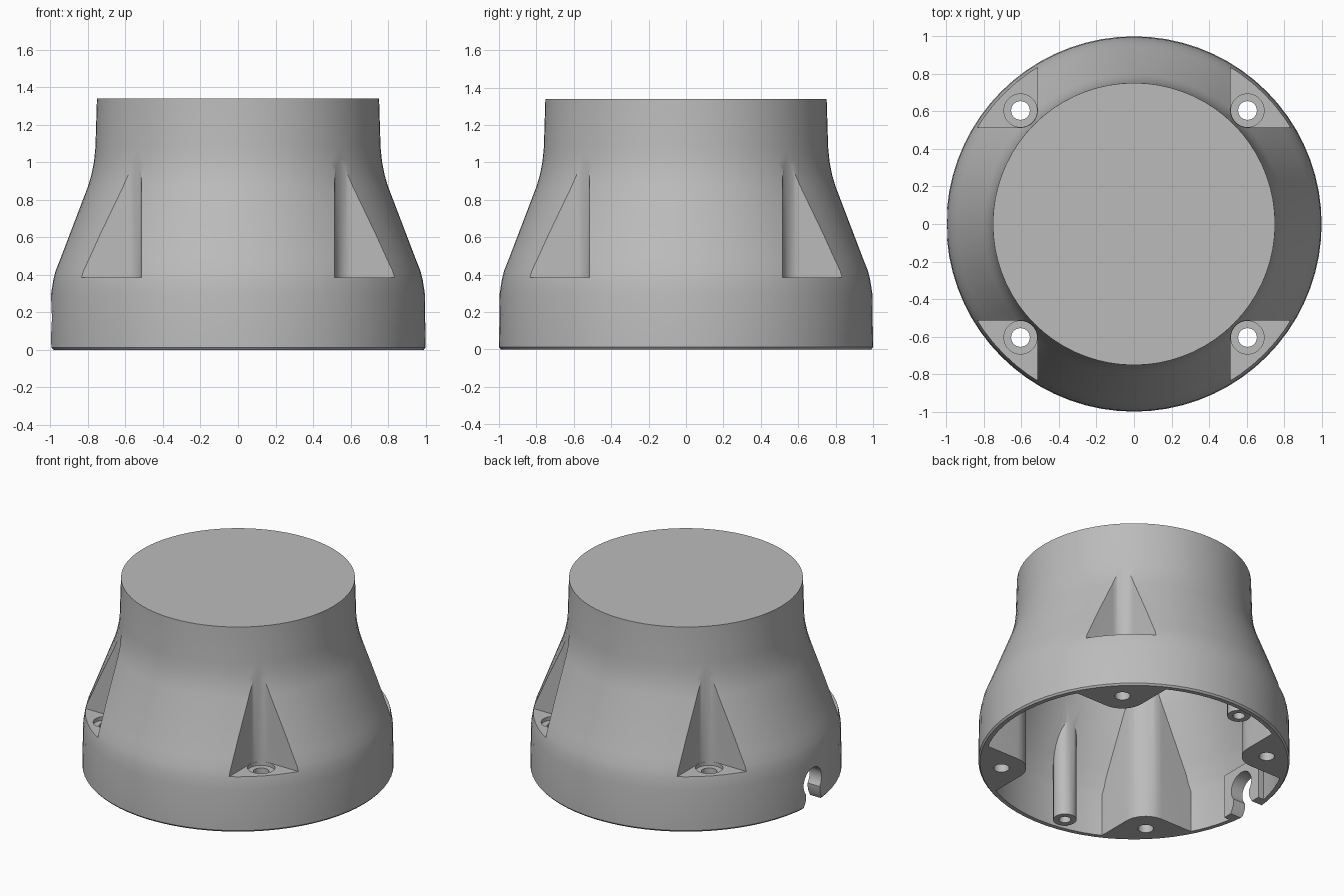
import bpy, bmesh
from math import pi, sin, cos
from mathutils import Matrix

if "Cube" in bpy.data.objects:
    bpy.data.objects.remove(bpy.data.objects["Cube"])

grey = bpy.data.materials.new("matte grey")
grey.use_nodes = True
grey.diffuse_color = (0.5, 0.5, 0.5, 1)
grey.node_tree.nodes["Principled BSDF"].inputs["Base Color"].default_value = (0.5, 0.5, 0.5, 1)


def finish(bm, name):
    bmesh.ops.recalc_face_normals(bm, faces=bm.faces)
    mesh = bpy.data.meshes.new(name)
    bm.to_mesh(mesh)
    bm.free()
    mesh.materials.append(grey)
    obj = bpy.data.objects.new(name, mesh)
    bpy.context.collection.objects.link(obj)
    return obj


def revolve(name, profile, steps=72):
    bm = bmesh.new()
    verts = [bm.verts.new((r, 0, z)) for r, z in profile]
    edges = [bm.edges.new(pair) for pair in zip(verts, verts[1:])]
    bmesh.ops.spin(bm, geom=verts + edges, axis=(0, 0, 1), cent=(0, 0, 0),
                   angle=2 * pi, steps=steps)
    bmesh.ops.remove_doubles(bm, verts=bm.verts, dist=1e-4)
    rims = [e for e in bm.edges if e.is_boundary]
    bmesh.ops.holes_fill(bm, edges=rims, sides=0)
    return finish(bm, name)


def prism(name, outline, low, high, matrix=Matrix()):
    bm = bmesh.new()
    base = bm.faces.new([bm.verts.new((a, b, low)) for a, b in outline])
    top = bmesh.ops.extrude_face_region(bm, geom=[base])["geom"]
    moved = [v for v in top if isinstance(v, bmesh.types.BMVert)]
    bmesh.ops.translate(bm, verts=moved, vec=(0, 0, high - low))
    bmesh.ops.transform(bm, matrix=matrix, verts=bm.verts)
    return finish(bm, name)


def arc(cx, cy, r, start, end, steps=12):
    return [(cx + r * cos(start + (end - start) * i / steps),
             cy + r * sin(start + (end - start) * i / steps)) for i in range(steps + 1)]


def cylinder(name, x, y, r, low, high):
    return prism(name, arc(x, y, r, 0, 2 * pi, 28)[:-1], low, high)


def cut(target, tool):
    mod = target.modifiers.new("cut", "BOOLEAN")
    mod.operation, mod.solver, mod.object = "DIFFERENCE", "EXACT", tool
    bpy.context.view_layer.objects.active = target
    bpy.ops.object.modifier_apply(modifier=mod.name)
    bpy.data.objects.remove(tool)


SCREW = 0.605


def corner(name, r, low, turn):
    # quarter-corner block with a rounded inner edge around the screw axis
    c = SCREW
    outline = arc(c, c, r, pi, 1.5 * pi) + [(1.3, c - r), (1.3, 1.3), (c - r, 1.3)]
    return prism(name, outline, low, 1.6, Matrix.Rotation(turn * pi / 2, 4, "Z"))


# Outer shell: skirt, sloping shoulder and neck
slope = [(0.985, 0.37), (0.973, 0.42), (0.945, 0.49), (0.80, 0.87),
         (0.782, 0.93), (0.768, 1.0), (0.76, 1.08)]
housing = revolve("housing", [(0.99, 0), (1.0, 0.012), (0.996, 0.3)] + slope + [(0.752, 1.34)])

# Hollow inside, kept solid around screw columns, pins and the cable pad
cavity = revolve("cavity", [(0.96, -0.1), (0.96, 0.3)]
                 + [(r - 0.045, z - 0.02) for r, z in slope] + [(0.7, 1.28)])
for k in range(4):
    cut(cavity, corner("column", 0.16, -0.2, k))
for y in (-0.87, 0.87):
    cut(cavity, cylinder("pin", -0.15, y, 0.075, 0.015, 1.5))
cut(cavity, prism("pad", [(-1.1, -0.17), (-0.9, -0.17), (-0.9, 0.17), (-1.1, 0.17)], -0.2, 0.31))
cut(housing, cavity)

# Screw pockets with shallow counterbores and through holes
for k in range(4):
    cut(housing, corner("pocket", 0.09, 0.385, k))
for x in (-SCREW, SCREW):
    for y in (-SCREW, SCREW):
        cut(housing, cylinder("counterbore", x, y, 0.0885, 0.36, 0.5))
        cut(housing, cylinder("screw_hole", x, y, 0.05, -0.1, 0.5))

# Pilot holes in the pins
for y in (-0.87, 0.87):
    cut(housing, cylinder("pilot_hole", -0.15, y, 0.038, -0.1, 0.25))

# Keyhole-shaped cable notch on the side rim
notch = [(-0.105, -0.1), (0.105, -0.1), (0.105, 0.0), (0.08, 0.05)]
notch += arc(0, 0.16, 0.1, -0.7, pi + 0.7, 20) + [(-0.08, 0.05), (-0.105, 0.0)]
side = Matrix(((0, 0, 1, 0), (1, 0, 0, 0), (0, 1, 0, 0), (0, 0, 0, 1)))
cut(housing, prism("cable_notch", notch, -1.2, -0.8, side))

# Smooth curves, crisp cut edges
bpy.ops.object.select_all(action="DESELECT")
housing.select_set(True)
bpy.context.view_layer.objects.active = housing
bpy.ops.object.shade_smooth_by_angle(angle=0.5)
